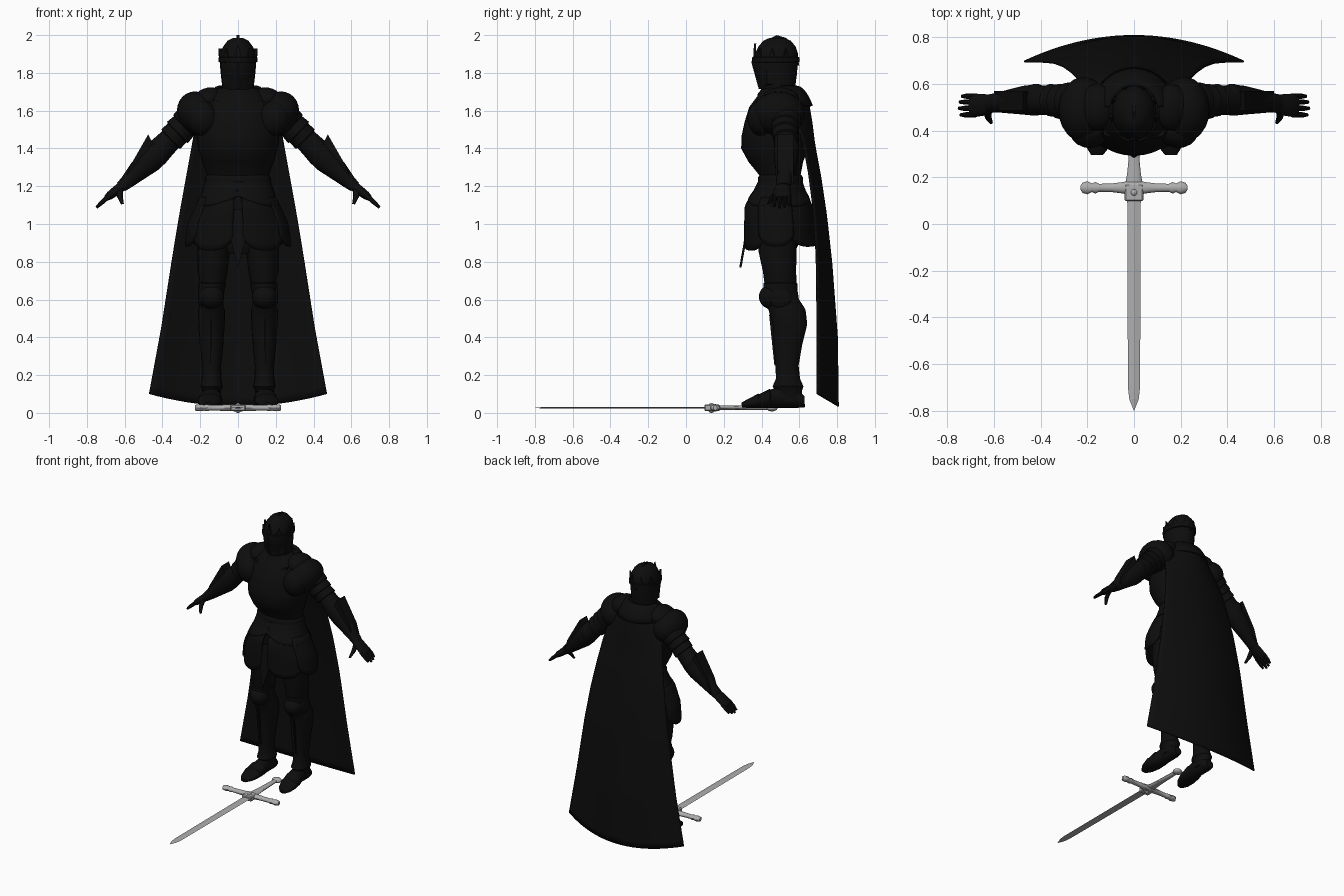
import bpy, bmesh, math
from mathutils import Vector, Matrix


def material(name, r, g, b):
    m = bpy.data.materials.new(name)
    m.diffuse_color = (r, g, b, 1)
    return m


BLACK = material("black armour", 0.004, 0.004, 0.004)
STEEL = material("grey steel", 0.42, 0.42, 0.42)


def finish(name, bm, mat=BLACK, mirror=False, thick=0, angle=35):
    bmesh.ops.recalc_face_normals(bm, faces=bm.faces)
    me = bpy.data.meshes.new(name)
    bm.to_mesh(me)
    bm.free()
    me.materials.append(mat)
    ob = bpy.data.objects.new(name, me)
    bpy.context.collection.objects.link(ob)
    bpy.ops.object.select_all(action='DESELECT')
    ob.select_set(True)
    bpy.context.view_layer.objects.active = ob
    bpy.ops.object.shade_smooth_by_angle(angle=math.radians(angle))
    if thick:
        mod = ob.modifiers.new("thickness", 'SOLIDIFY')
        mod.thickness, mod.offset = thick, 0
    if mirror:
        ob.modifiers.new("mirror", 'MIRROR')
    return ob


def loft(name, rings, side=(0, 1, 0), n=20, **kw):
    """Rings are (x, y, z, radius across, radius along the side axis)."""
    bm = bmesh.new()
    side = Vector(side)
    pts = [Vector(r[:3]) for r in rings]
    t = (pts[-1] - pts[0])
    t = (t - side * t.dot(side)).normalized()
    across = side.cross(t)
    loops = [[bm.verts.new(p + across * r[3] * math.cos(a) + side * r[4] * math.sin(a))
              for a in (math.tau * i / n for i in range(n))] for p, r in zip(pts, rings)]
    for l0, l1 in zip(loops, loops[1:]):
        for i in range(n):
            bm.faces.new((l0[i], l0[(i + 1) % n], l1[(i + 1) % n], l1[i]))
    bm.faces.new(loops[0])
    bm.faces.new(loops[-1])
    return finish(name, bm, **kw)


def grid(name, f, nu, nv, **kw):
    """Open sheet through f(u, v), with u and v from 0 to 1."""
    bm = bmesh.new()
    vs = [[bm.verts.new(f(i / nu, j / nv)) for i in range(nu + 1)] for j in range(nv + 1)]
    for j in range(nv):
        for i in range(nu):
            bm.faces.new((vs[j][i], vs[j][i + 1], vs[j + 1][i + 1], vs[j + 1][i]))
    return finish(name, bm, **kw)


def ball(name, c, r, tilt=0, **kw):
    bm = bmesh.new()
    m = Matrix.Translation(c) @ Matrix.Rotation(tilt, 4, 'Y') @ Matrix.Diagonal((*r, 1))
    bmesh.ops.create_uvsphere(bm, u_segments=20, v_segments=12, radius=1, matrix=m)
    return finish(name, bm, **kw)


def prism(name, pts, depth, **kw):
    """Polygon extruded by the vector depth."""
    bm = bmesh.new()
    f = bm.faces.new([bm.verts.new(p) for p in pts])
    new = bmesh.ops.extrude_face_region(bm, geom=[f])['geom']
    bmesh.ops.translate(bm, verts=[g for g in new if isinstance(g, bmesh.types.BMVert)], vec=depth)
    return finish(name, bm, **kw)


def table(rows, v):
    """Interpolate along rows sorted by their first value."""
    for a, b in zip(rows, rows[1:]):
        if v <= b[0]:
            k = max(0, (v - a[0]) / (b[0] - a[0]))
            return [p + (q - p) * k for p, q in zip(a, b)]
    return rows[-1]


# Torso: breastplate, belt and neck
loft("breastplate", [(0, y, z, rx, ry) for z, y, rx, ry in [
    (1.18, .50, .155, .10), (1.25, .50, .16, .105), (1.33, .475, .19, .145), (1.40, .47, .21, .178),
    (1.47, .475, .22, .18), (1.54, .485, .22, .175), (1.62, .49, .20, .155), (1.68, .50, .16, .12),
    (1.72, .50, .10, .09)]], n=32)
loft("belt", [(0, .5, z, r, r - .055) for z, r in
              [(1.20, .165), (1.215, .175), (1.245, .175), (1.26, .165)]], n=32)
loft("neck_guard", [(0, y, z, r, r) for y, z, r in
                    [(.5, 1.64, .13), (.495, 1.69, .115), (.49, 1.72, .085), (.485, 1.78, .08)]])
# Raised V-shaped collar on the chest
for k, z in enumerate((1.66, 1.61)):
    prism("collar_plate", [(0, .325 + k * -.015, z - .10), (.13, .38, z - .02), (.13, .38, z), (0, .34, z - .06)],
          (0, .05, 0), mirror=True)

# Tassets: skirt plates around the hips
SKIRT = [(.80, .50, .27, .20), (.90, .50, .27, .19), (1.0, .495, .258, .185),
         (1.10, .49, .21, .178), (1.17, .495, .18, .13), (1.24, .5, .16, .10)]


def skirt_plate(name, a0, a1, top, bottom, grow):
    def f(u, v):
        a = math.radians(a0 + (a1 - a0) * u)
        low = bottom + .06 * abs(2 * u - 1) ** 3
        z = top + (low - top) * v
        _, y, rx, ry = table(SKIRT, z)
        return ((rx + grow) * math.sin(a), y - (ry + grow) * math.cos(a), z)
    grid(name, f, 14, 8, thick=.014, mirror=True)


skirt_plate("hip_lame", 0, 180, 1.24, 1.09, .004)
skirt_plate("front_tasset", 6, 62, 1.14, .86, -.004)
skirt_plate("side_tasset", 55, 112, 1.14, .88, .004)
skirt_plate("back_tasset", 105, 182, 1.14, .88, -.004)
prism("front_flap", [(-.05, .325, 1.08), (.05, .325, 1.08), (.035, .305, .90), (0, .282, .77), (-.035, .305, .90)],
      (0, .012, 0))
loft("hips", [(0, .5, .84, .10, .07), (0, .5, .92, .19, .11), (0, .5, 1.2, .15, .10)])

# Legs
loft("leg_armour", [(x, y, z, rx, ry) for z, x, y, rx, ry in [
    (1.0, .12, .485, .09, .105), (.85, .13, .485, .086, .10), (.75, .135, .495, .08, .088),
    (.69, .135, .50, .068, .085), (.685, .137, .50, .074, .09), (.65, .14, .50, .068, .09),
    (.60, .14, .50, .064, .098), (.56, .14, .525, .064, .10), (.545, .14, .535, .072, .098),
    (.47, .14, .55, .07, .092), (.36, .14, .54, .062, .075), (.25, .14, .535, .051, .061),
    (.18, .14, .54, .052, .064), (.14, .14, .54, .06, .082), (.12, .14, .545, .05, .07),
    (.06, .14, .55, .05, .065)]], mirror=True)
ball("knee_cap", (.14, .45, .615), (.066, .064, .065), mirror=True)
ball("knee_wing", (.195, .50, .61), (.018, .06, .055), mirror=True)
prism("greave_ridge", [(.14, .475, .54), (.14, .44, .52), (.14, .468, .25), (.14, .49, .25)],
      (.008, 0, 0), mirror=True)

# Feet
loft("boot", [(x, y, z, rz, rx) for x, y, z, rx, rz in [
    (.14, .628, .06, .028, .03), (.14, .59, .075, .045, .048), (.14, .50, .085, .05, .058),
    (.143, .45, .075, .058, .048), (.145, .445, .076, .062, .05), (.15, .39, .063, .062, .037),
    (.15, .385, .064, .064, .038), (.155, .33, .05, .05, .024), (.158, .295, .042, .025, .013)]],
     side=(1, 0, 0), mirror=True)

# Arms with overlapping lames
loft("arm_armour", [(x, y, z, ra, ry) for x, z, y, ra, ry in [
    (.17, 1.63, .51, .075, .09), (.24, 1.565, .52, .085, .09), (.285, 1.52, .525, .082, .08),
    (.288, 1.517, .525, .074, .072), (.32, 1.485, .525, .079, .075), (.323, 1.482, .525, .07, .068),
    (.355, 1.45, .53, .072, .07), (.358, 1.447, .53, .062, .062), (.40, 1.405, .53, .066, .064),
    (.43, 1.375, .53, .07, .066), (.47, 1.335, .53, .068, .062), (.53, 1.28, .525, .054, .052),
    (.585, 1.225, .52, .038, .042), (.62, 1.195, .515, .03, .04)]], mirror=True)
prism("cuff_wing", [(.475, .485, 1.475), (.425, .485, 1.37), (.50, .485, 1.28), (.60, .485, 1.215), (.575, .485, 1.30)],
      (0, .085, 0), mirror=True)
ball("elbow_cap", (.42, .555, 1.395), (.05, .045, .06), mirror=True)

# Shoulder plates
ball("pauldron", (.215, .49, 1.585), (.105, .14, .12), tilt=.5, mirror=True)
ball("shoulder_cap", (.16, .50, 1.655), (.085, .10, .065), tilt=.4, mirror=True)
ball("chest_disc", (.19, .40, 1.56), (.085, .075, .095), tilt=.3, mirror=True)

# Hands
loft("palm", [(.60, .515, 1.21, .025, .034), (.64, .51, 1.18, .026, .046),
              (.68, .508, 1.15, .022, .05), (.70, .508, 1.135, .014, .046)], mirror=True)
for y, reach in ((.467, .94), (.495, 1.06), (.522, 1.0), (.547, .86)):
    loft("finger", [(.68, y, 1.15, .013, .012), (.68 + .04 * reach, y, 1.15 - .035 * reach, .012, .012),
                    (.68 + .066 * reach, y, 1.15 - .06 * reach, .007, .007)], n=10, mirror=True)
loft("thumb", [(.625, .49, 1.185, .018, .018), (.625, .46, 1.145, .015, .015),
               (.612, .435, 1.105, .008, .008)], n=10, mirror=True)

# Helmet with pointed visor, comb and crown
loft("helmet", [(0, y, z, rx, ry) for z, y, rx, ry in [
    (1.67, .49, .085, .08), (1.74, .485, .085, .095), (1.80, .475, .092, .113), (1.86, .472, .097, .12),
    (1.90, .478, .094, .115), (1.94, .482, .078, .098), (1.97, .482, .055, .073), (1.985, .482, .025, .04)]])
prism("visor", [(0, .345, 1.86), (.088, .43, 1.87), (.085, .43, 1.74), (0, .385, 1.715)],
      (0, .03, 0), mirror=True)
prism("helmet_comb", [(-.007, .40, 1.93), (-.007, .45, 1.985), (-.007, .48, 2.0), (-.007, .53, 1.985),
                      (-.007, .58, 1.93), (-.007, .60, 1.84), (-.007, .55, 1.84)], (.014, 0, 0))
loft("crown_band", [(0, .475, z, rx, rx + .023) for z, rx in
                    [(1.855, .096), (1.858, .102), (1.882, .103), (1.885, .096)]], n=28)
for a in (0, 40, 80, 120, 160):
    s, c = math.sin(math.radians(a)), math.cos(math.radians(a))
    b = Vector((.098 * s, .475 - .12 * c, 1.87))
    d = Vector((c, s, 0)) * .024
    tip = Vector((.106 * s, .475 - .115 * c, 1.93 if a else 1.955))
    prism("crown_point", [b - d, b + d, tip], (-.012 * s, .012 * c, 0), mirror=True)

# Cloak: height, half width, back depth, edge depth
CLOAK = [(.035, .47, .805, .695), (.40, .405, .80, .695), (.80, .345, .77, .69), (1.05, .305, .742, .675),
         (1.25, .27, .712, .65), (1.42, .24, .68, .62), (1.54, .22, .665, .58), (1.64, .185, .648, .54),
         (1.69, .14, .62, .52), (1.72, .09, .585, .50)]


def cloak(u, v):
    u = 2 * u - 1
    z = 1.72 + (.035 - 1.72) * v
    _, w, back, edge = table(CLOAK, z)
    return (w * u, back - (back - edge) * u * u, z + .065 * u * u * v)


grid("cloak", cloak, 24, 36, thick=.008)
grid("cowl", lambda u, v: ((.10 + .07 * v) * math.cos(math.pi * u), .50 + (.085 + .08 * v) * math.sin(math.pi * u),
                           1.725 - .1 * v * v), 20, 5, thick=.015)

# Sword lying on the floor: bevelled blade, guard, grip and pommel
bm = bmesh.new()
rows = []
for y, w in ((.12, .029), (-.70, .026), (-.75, .02)):
    rows.append([bm.verts.new(p) for p in ((-w, y, .027), (0, y, .032), (w, y, .027), (0, y, .022))])
tip = bm.verts.new((0, -.80, .027))
for i in range(4):
    j = (i + 1) % 4
    for a, b in zip(rows, rows[1:]):
        bm.faces.new((a[i], a[j], b[j], b[i]))
    bm.faces.new((rows[-1][i], rows[-1][j], tip))
bm.faces.new(rows[0])
finish("blade", bm, STEEL, angle=5)
loft("sword_guard", [(x, .155, .027, .011 + r * .25, r) for x, r in [
    (0, .034), (.05, .024), (.10, .018), (.15, .017), (.165, .025), (.18, .018), (.20, .028),
    (.22, .022), (.228, .01)]], n=12, mat=STEEL, mirror=True)
bm = bmesh.new()
bmesh.ops.create_cube(bm, size=1, matrix=Matrix.Translation((0, .135, .027)) @ Matrix.Diagonal((.08, .075, .036, 1)))
bmesh.ops.bevel(bm, geom=bm.edges[:], offset=.006, segments=1, affect='EDGES')
finish("guard_block", bm, STEEL)
ball("guard_boss", (0, .135, .026), (.02, .02, .026), mat=STEEL)
loft("sword_grip", [(0, y, .027, .012, r) for y, r in [
    (.16, .04), (.21, .03), (.27, .024), (.32, .022), (.40, .018), (.44, .016)]],
     side=(1, 0, 0), n=12, mat=STEEL)
ball("pommel", (0, .455, .026), (.034, .03, .018), mat=STEEL)
